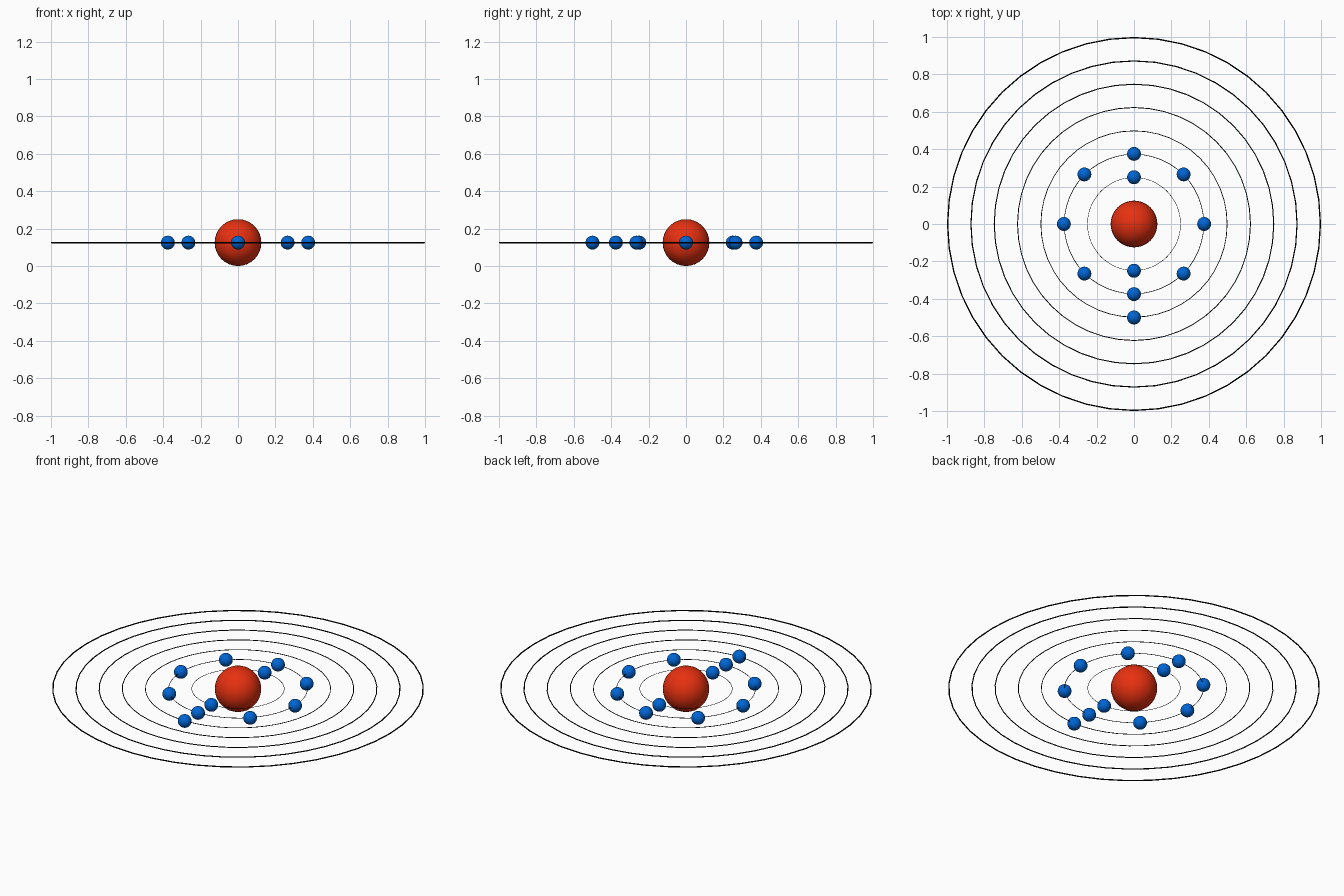
import bpy
import math

if "Cube" in bpy.data.objects:
    bpy.data.objects.remove(bpy.data.objects["Cube"])

Z = 0.125  # height of the orbital plane


def material(name, rgb):
    m = bpy.data.materials.new(name)
    m.diffuse_color = (*rgb, 1.0)
    m.use_nodes = True
    m.node_tree.nodes["Principled BSDF"].inputs["Base Color"].default_value = m.diffuse_color
    return m


RED = material("red", (0.80, 0.03, 0.005))
BLUE = material("blue", (0.0, 0.13, 0.66))
BLACK = material("black", (0.0, 0.0, 0.0))


def finish(name, mat):
    ob = bpy.context.object
    ob.name = name
    ob.data.materials.append(mat)
    bpy.ops.object.shade_smooth()
    return ob


def ball(name, x, y, radius, mat):
    bpy.ops.mesh.primitive_uv_sphere_add(segments=32, ring_count=16,
                                         radius=radius, location=(x, y, Z))
    return finish(name, mat)


def orbit(name, radius, thickness):
    bpy.ops.mesh.primitive_torus_add(major_segments=48, minor_segments=8,
                                     major_radius=radius - thickness,
                                     minor_radius=thickness, location=(0, 0, Z))
    return finish(name, BLACK)


# Nucleus
ball("nucleus", 0, 0, 0.125, RED)

# Seven concentric orbit rings, wire thickness growing with radius
for i in range(7):
    r = 0.25 + 0.125 * i
    orbit(f"orbit_ring_{i + 1}", r, 0.003 * r + 0.0005)

# Electrons: two, eight and one on the inner three orbits
for shell, (r, count) in enumerate([(0.25, 2), (0.375, 8), (0.5, 1)], 1):
    for k in range(count):
        a = -math.pi / 2 + 2 * math.pi * k / count
        ball(f"electron_{shell}_{k + 1}", r * math.cos(a), r * math.sin(a), 0.037, BLUE)
